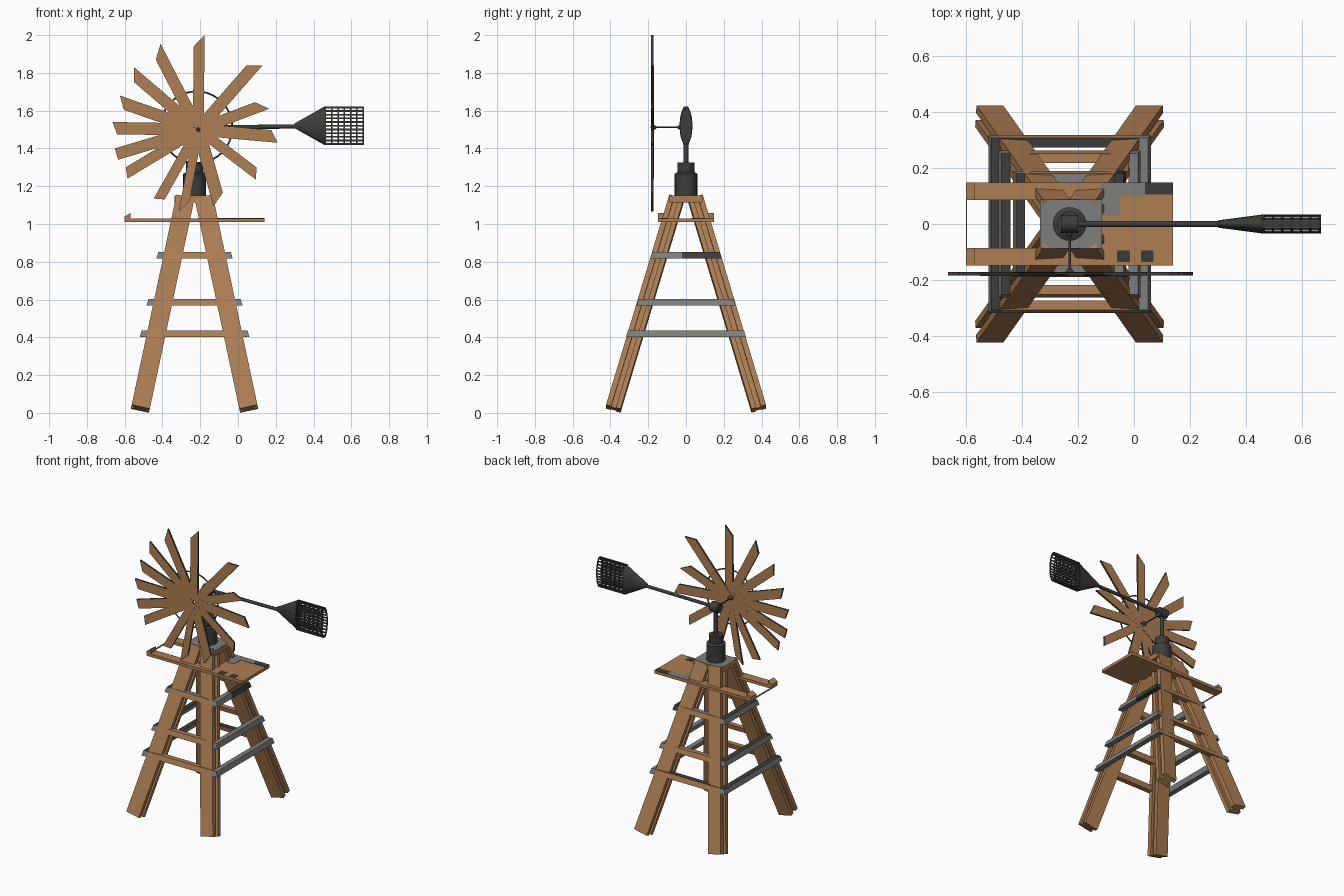
import bpy, bmesh, math
from mathutils import Vector, Matrix

if "Cube" in bpy.data.objects:
    bpy.data.objects.remove(bpy.data.objects["Cube"])

CX = -0.23  # tower centre line


def material(name, rgb):
    m = bpy.data.materials.new(name)
    m.diffuse_color = (*rgb, 1)
    m.use_nodes = True
    m.node_tree.nodes["Principled BSDF"].inputs["Base Color"].default_value = m.diffuse_color
    return m


WOOD = material("brown wood", (0.42, 0.21, 0.088))
GREY = material("mid grey metal", (0.21, 0.21, 0.2))
DARK = material("dark iron", (0.045, 0.048, 0.042))


def finish(name, bm, *mats, smooth=False):
    bmesh.ops.recalc_face_normals(bm, faces=bm.faces)
    me = bpy.data.meshes.new(name)
    bm.to_mesh(me)
    bm.free()
    for m in mats:
        me.materials.append(m)
    ob = bpy.data.objects.new(name, me)
    bpy.context.collection.objects.link(ob)
    if smooth:
        bpy.ops.object.select_all(action='DESELECT')
        ob.select_set(True)
        bpy.context.view_layer.objects.active = ob
        bpy.ops.object.shade_smooth_by_angle(angle=math.radians(40))
    return ob


def add_box(bm, lo, hi):
    lo, hi = Vector(lo), Vector(hi)
    mat = Matrix.Translation((lo + hi) / 2) @ Matrix.Diagonal((*(hi - lo), 1))
    return bmesh.ops.create_cube(bm, size=1, matrix=mat)["verts"]


def box(name, lo, hi, mat):
    bm = bmesh.new()
    add_box(bm, lo, hi)
    return finish(name, bm, mat)


def add_rod(bm, a, b, r1, r2=None, sides=16, caps=True):
    a, b = Vector(a), Vector(b)
    d = b - a
    mat = Matrix.Translation((a + b) / 2) @ d.to_track_quat('Z', 'Y').to_matrix().to_4x4()
    return bmesh.ops.create_cone(bm, cap_ends=caps, segments=sides, radius1=r1,
                                 radius2=r1 if r2 is None else r2, depth=d.length, matrix=mat)["verts"]


def rod(name, a, b, r1, r2=None, sides=16, mat=DARK):
    bm = bmesh.new()
    add_rod(bm, a, b, r1, r2, sides)
    return finish(name, bm, mat, smooth=True)


# Four splayed legs with an H-shaped section
H = [(-.049, -.04), (.049, -.04), (.049, -.012), (.03, -.012), (.03, .014), (.049, .014),
     (.049, .04), (-.049, .04), (-.049, .014), (-.03, .014), (-.03, -.012), (-.049, -.012)]
for sx, side in ((-1, "left"), (1, "right")):
    for sy, end in ((-1, "front"), (1, "back")):
        a = Vector((CX + sx * .287, sy * .385, .022))
        b = Vector((CX + sx * .05, sy * .05, 1.135))
        t = (b - a).normalized()
        u = Vector((t.z, 0, -t.x)).normalized()
        v = t.cross(u)
        bm = bmesh.new()
        rings = [[bm.verts.new(p + u * x + v * (-sy * y)) for x, y in H] for p in (a, b)]
        for ring in rings:
            bm.faces.new(ring)
        for i in range(len(H)):
            j = (i + 1) % len(H)
            bm.faces.new((rings[0][i], rings[0][j], rings[1][j], rings[1][i]))
        finish(f"{end}_{side}_leg", bm, WOOD)

# Three levels of braces wrapped round the legs, leaning inward like them.
# Side bars are metal, front and back bars wood; some tops are metal strips.
for n, (z, hx, hy) in enumerate(((.42, .29, .317), (.585, .254, .262), (.835, .202, .19)), 1):
    w, h = .035, .017
    back_top = (DARK, WOOD, GREY)[n - 1]
    parts = [("front", (-hx + w, -hy), (hx - w, -hy + w), WOOD, GREY if n == 3 else WOOD),
             ("back", (-hx + w, hy - w), (hx - w, hy), WOOD, back_top),
             ("left", (-hx, -hy), (-hx + w, hy), GREY, DARK),
             ("right", (hx - w, -hy), (hx, hy), GREY, GREY)]
    for name, lo, hi, mat, top in parts:
        bm = bmesh.new()
        add_box(bm, (*lo, z - h), (*hi, z + h))
        for vert in bm.verts:
            if vert.co.z > z:
                vert.co.x *= 1 - .01 / hx
                vert.co.y *= 1 - .01 / hy
            vert.co.x += CX
        if name == "right" and n == 3:  # this bar is dark along its back half
            bmesh.ops.bisect_plane(bm, geom=bm.verts[:] + bm.edges[:] + bm.faces[:],
                                   plane_co=(0, -.02, 0), plane_no=(0, 1, 0))
        bm.normal_update()
        for f in bm.faces:
            if f.normal.z > .8:
                f.material_index = 1
            if name == "right" and n == 3 and f.calc_center_median().y > 0:
                f.material_index = 2
        finish(f"{name}_brace_{n}", bm, mat, top, DARK)

# Platform: two rails with end wedges, a deck and a thin end bar
for s, side in ((-1, "front"), (1, "back")):
    y0, y1 = sorted((s * .085, s * .148))
    box(f"{side}_platform_rail", (-.6, y0, 1.01), (-.12, y1, 1.03), WOOD)
    bm = bmesh.new()
    add_box(bm, (-.6, y0, 1.028), (-.57, y1, 1.058))
    for vert in bm.verts:
        if vert.co.z > 1.04 and vert.co.x < -.59:
            vert.co.z = 1.04
    finish(f"{side}_rail_wedge", bm, WOOD)
box("platform_deck", (-.12, -.148, 1.01), (.14, .148, 1.03), WOOD)
box("platform_end_bar", (-.6, -.085, 1.012), (-.597, .085, 1.022), WOOD)
# worn patches painted on the deck
box("deck_grey_patch", (-.12, .1, 1.03), (.04, .148, 1.032), GREY)
box("deck_grey_inner_patch", (-.12, .03, 1.03), (-.05, .1, 1.032), GREY)
box("deck_dark_patch", (.04, .105, 1.03), (.14, .148, 1.032), DARK)
for i, x in enumerate((-.06, .025)):
    box(f"deck_dark_spot_{i + 1}", (x, -.135, 1.03), (x + .045, -.095, 1.032), DARK)

# Tower cap: grey on top, wooden sides
bm = bmesh.new()
add_box(bm, (CX - .105, -.087, 1.115), (CX + .115, .087, 1.15))
bm.normal_update()
for f in bm.faces:
    f.material_index = 1 if f.normal.z > .5 else 0
finish("tower_cap", bm, WOOD, GREY)

# Turning head, mast, hub and shaft
HZ = 1.512
rod("head_base", (CX, 0, 1.15), (CX, 0, 1.265), .06, sides=24)
rod("head_shoulder", (CX, 0, 1.265), (CX, 0, 1.275), .06, .045, sides=24)
rod("head_collar", (CX, 0, 1.275), (CX, 0, 1.325), .045, sides=24)
rod("mast", (CX, 0, 1.32), (CX, 0, HZ), .014)
rod("hub", (CX - .03, 0, HZ), (CX + .03, 0, HZ), .033)
rod("wheel_shaft", (CX, 0, HZ), (CX, -.189, HZ), .0045)
rod("shaft_bearing", (CX, -.03, HZ), (CX, -.05, HZ), .014, .0045)
rod("wheel_flange", (CX, -.155, HZ), (CX, -.172, HZ), .0045, .016)

# Wheel blades: each given by its two tip corners, running in to the centre
TIPS = [(-.235, 1.94, -.177, 2.0), (-.435, 1.87, -.41, 1.955), (-.55, 1.75, -.55, 1.83),
        (-.605, 1.605, -.625, 1.68), (-.64, 1.475, -.664, 1.54), (-.635, 1.34, -.652, 1.40),
        (-.585, 1.24, -.594, 1.30), (-.446, 1.135, -.388, 1.13), (-.314, 1.065, -.256, 1.12),
        (-.13, 1.095, -.08, 1.165), (.095, 1.235, .098, 1.30), (.21, 1.43, .177, 1.497),
        (.165, 1.61, .09, 1.645), (.13, 1.84, .045, 1.84)]
C = Vector((-.21, 1.5))
for n, (ax, az, bx, bz) in enumerate(TIPS):
    A, B = Vector((ax, az)), Vector((bx, bz))
    d = ((A + B) / 2 - C).normalized()
    p = Vector((-d.y, d.x))
    root = C + d * .01
    quad = [A, B, root + p * (B - C).dot(p), root + p * (A - C).dot(p)]
    y = -.186 + .0004 * (n % 7)  # tiny stagger where blades overlap
    bm = bmesh.new()
    face = bm.faces.new([bm.verts.new((q.x, y, q.y)) for q in quad])
    ext = bmesh.ops.extrude_face_region(bm, geom=[face])["geom"]
    for g in ext:
        if isinstance(g, bmesh.types.BMVert):
            g.co.y += .013
    bm.normal_update()
    for f in bm.faces:  # dark edges
        f.material_index = 0 if abs(f.normal.y) > .5 else 1
    finish(f"wheel_blade_{n + 1}", bm, WOOD, DARK)

# Wire ring threaded through the blades
bpy.ops.mesh.primitive_torus_add(location=(-.22, -.178, HZ), rotation=(math.pi / 2, 0, 0),
                                 major_radius=.19, minor_radius=.0045,
                                 major_segments=40, minor_segments=6)
ring = bpy.context.object
ring.name = "wheel_ring"
ring.data.materials.append(DARK)

# Tail: rod, flattened cone and elliptical cage
HY, HH = .034, .103
TZ = 1.52
rod("tail_rod", (CX, 0, HZ), (.32, 0, HZ + .004), .011)
bm = bmesh.new()
for vert in add_rod(bm, (.3, 0, 0), (.46, 0, 0), .013, HH, 28):
    if vert.co.x > .4:
        vert.co.y *= HY / HH
    vert.co.z += TZ
finish("tail_cone", bm, DARK, smooth=True)

bm = bmesh.new()
COUNT = 7
for i in range(COUNT):
    x = .459 + i * (.208 - .008) / (COUNT - 1)
    for vert in add_rod(bm, (x, 0, 0), (x + .008, 0, 0), HH, sides=28, caps=False):
        vert.co.y *= HY / HH
        vert.co.z += TZ
cage = finish("tail_cage_rings", bm, DARK)
solid = cage.modifiers.new("thickness", 'SOLIDIFY')
solid.thickness = .005
solid.offset = -1

bm = bmesh.new()
for i in range(11):
    z = -.098 + i * .0196
    y = HY * math.sqrt(1 - (z / HH) ** 2) - .003
    for s in (-1, 1):
        add_box(bm, (.458, s * y - .0025, TZ + z - .0045), (.666, s * y + .0025, TZ + z + .0045))
for s in (-1, 1):  # solid top and bottom strips
    add_box(bm, (.458, -.016, TZ + s * .095 - .003), (.666, .016, TZ + s * .095 + .003))
finish("tail_cage_slats", bm, DARK)
